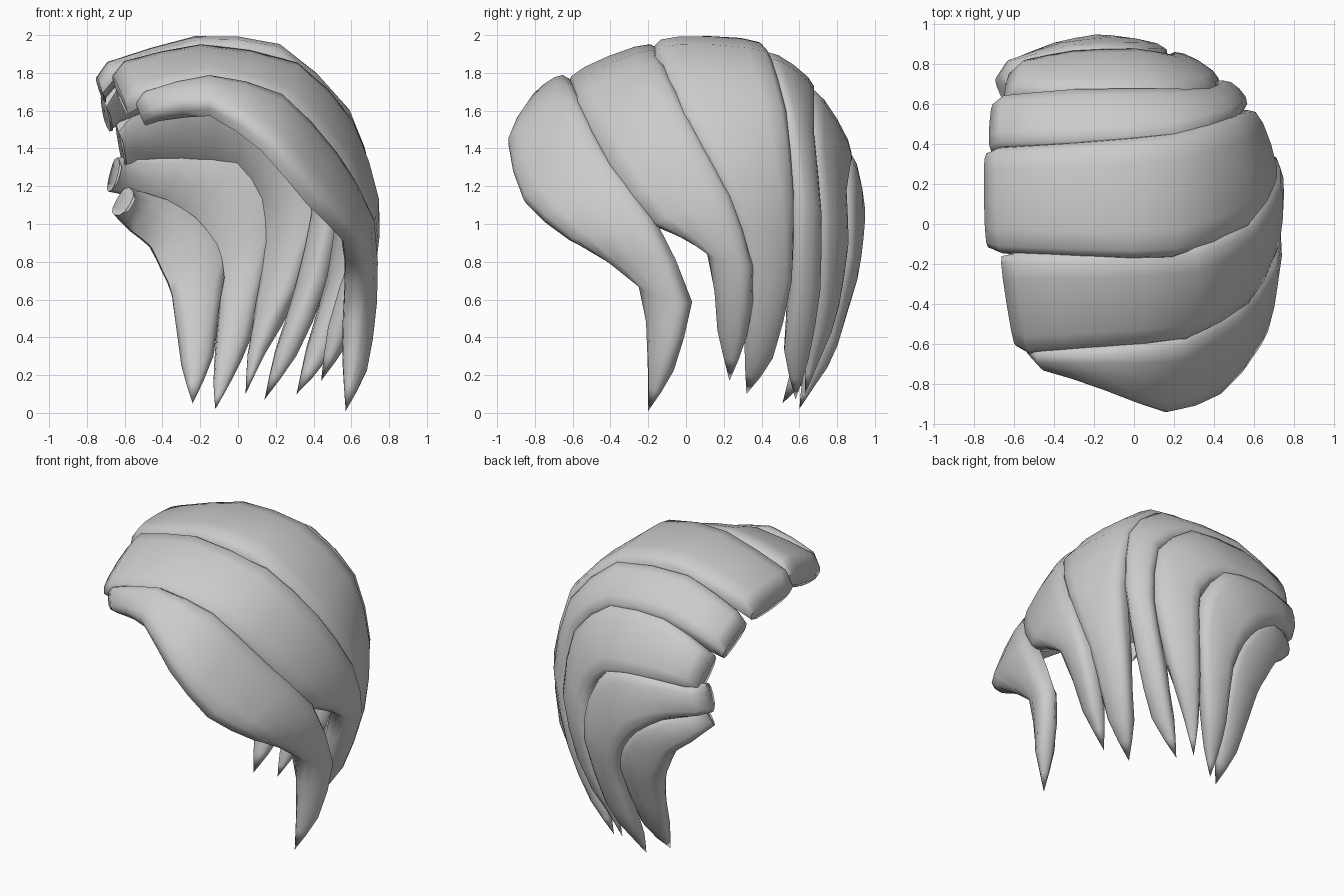
import bpy, bmesh, math
from mathutils import Vector

SIDES = 12


def refine(pts):
    """Insert one smooth midpoint between neighbouring path points."""
    res = []
    for i in range(len(pts) - 1):
        p1, p2 = pts[i], pts[i + 1]
        p0 = pts[i - 1] if i else p1 * 2 - p2
        p3 = pts[i + 2] if i + 2 < len(pts) else p2 * 2 - p1
        res += [p1, (p1 + p2) * 0.54 - (p0 + p3) * 0.04]
    return res


def lock(name, front, back, tip):
    """Flattened, tapering lock lofted between two edge paths, root to tip."""
    tip = Vector(tip)
    L = refine([Vector(p) for p in front] + [tip])
    U = refine([Vector(p) for p in back] + [tip])
    mids = [(a + b) / 2 for a, b in zip(L, U)] + [tip]
    bm = bmesh.new()
    rings = []

    def ring(mid, half, n, out, inn, tuck=1.0):
        vs = []
        for k in range(SIDES):
            a = 2 * math.pi * k / SIDES
            s = math.sin(a)
            c = math.copysign(abs(math.cos(a)) ** 0.8, math.cos(a))
            if s < -0.01:  # inner side is wider, tucked under its neighbours
                c *= tuck
            t = math.copysign(abs(s) ** 0.8, s) * (out if s > 0 else inn)
            vs.append(bm.verts.new(mid + half * c + n * t))
        rings.append(vs)

    for i in range(len(L)):
        mid, half = mids[i], (U[i] - L[i]) / 2
        tan = (mids[i + 1] - mids[max(i - 1, 0)]).normalized()
        n = half.cross(tan).normalized()
        outward = mid - Vector((-0.15, 0.05, min(mid.z, 1.1)))
        if n.dot(outward) < 0:
            n = -n
        w = half.length * 2
        t_out, t_in = min(0.06, 0.37 * w), min(0.08, 0.4 * w)
        if i == 0:  # rounded root curling inward
            ring(mid - tan * 0.07 - n * 0.12, half * 0.5, n, 0.02, 0.02)
            ring(mid - tan * 0.08 - n * 0.05, half * 0.9, n, 0.05, 0.08)
        ring(mid, half, n, t_out, t_in, 1.15 if mid.z > 0.6 else 1.0)

    for r, q in zip(rings, rings[1:]):
        for k in range(SIDES):
            j = (k + 1) % SIDES
            bm.faces.new((r[k], r[j], q[j], q[k]))
    bm.faces.new(rings[0])
    end = bm.verts.new(tip)
    for k in range(SIDES):
        bm.faces.new((rings[-1][k], rings[-1][(k + 1) % SIDES], end))
    bmesh.ops.recalc_face_normals(bm, faces=bm.faces)
    me = bpy.data.meshes.new(name)
    bm.to_mesh(me)
    bm.free()
    ob = bpy.data.objects.new(name, me)
    bpy.context.collection.objects.link(ob)
    bpy.context.view_layer.objects.active = ob
    ob.select_set(True)
    bpy.ops.object.shade_smooth_by_angle(angle=math.radians(60))
    ob.select_set(False)


# front fringe
lock("fringe_lock",
     [(-.43, -.70, 1.56), (-.15, -.82, 1.61), (.15, -.94, 1.42), (.40, -.86, 1.13),
      (.60, -.62, .92), (.61, -.25, .68), (.58, -.19, .30)],
     [(-.48, -.63, 1.70), (-.15, -.62, 1.77), (.22, -.58, 1.68), (.50, -.43, 1.38),
      (.69, -.18, 1.03), (.71, .01, .58), (.66, -.08, .22)],
     (.57, -.20, .01))

# right side locks
lock("front_side_lock",
     [(-.52, -.65, 1.67), (-.15, -.62, 1.74), (.25, -.58, 1.63), (.54, -.41, 1.30),
      (.67, -.18, 1.00), (.67, .11, .85), (.52, .17, .45)],
     [(-.60, -.15, 1.84), (-.20, -.15, 1.93), (.30, -.12, 1.84), (.58, .02, 1.55),
      (.70, .23, 1.16), (.68, .35, .77), (.56, .32, .40)],
     (.44, .23, .17))
lock("crown_lock",
     [(-.67, -.14, 1.81), (-.22, -.16, 1.94), (.20, -.16, 1.91), (.56, -.02, 1.57),
      (.69, .19, 1.20), (.62, .33, .75), (.46, .31, .35)],
     [(-.68, .38, 1.79), (-.22, .41, 1.93), (.20, .45, 1.88), (.49, .53, 1.60),
      (.57, .57, 1.15), (.52, .56, .70), (.40, .46, .30)],
     (.31, .32, .10))

# back locks
lock("back_crown_lock",
     [(-.66, .38, 1.74), (-.30, .39, 1.89), (.20, .42, 1.86), (.48, .51, 1.58),
      (.55, .57, 1.15), (.45, .56, .70), (.28, .52, .33)],
     [(-.64, .64, 1.58), (-.30, .67, 1.69), (.10, .67, 1.67), (.35, .66, 1.46),
      (.42, .70, 1.05), (.34, .70, .65), (.23, .65, .30)],
     (.14, .58, .07))
lock("upper_back_lock",
     [(-.58, .65, 1.58), (-.30, .64, 1.70), (.10, .64, 1.69), (.36, .65, 1.46),
      (.42, .69, 1.05), (.31, .69, .65), (.14, .65, .33)],
     [(-.54, .80, 1.34), (-.30, .85, 1.35), (.00, .86, 1.32), (.15, .83, 1.15),
      (.17, .84, .90), (.12, .79, .58), (.06, .70, .30)],
     (.04, .63, .10))
lock("middle_back_lock",
     [(-.58, .77, 1.36), (-.28, .84, 1.38), (.00, .84, 1.35), (.14, .84, 1.12),
      (.17, .84, .85), (.07, .75, .40), (-.03, .66, .18)],
     [(-.63, .76, 1.16), (-.42, .86, 1.11), (-.25, .91, 1.00), (-.15, .90, .87),
      (-.09, .86, .68), (-.12, .74, .35), (-.13, .65, .16)],
     (-.12, .60, .02))
lock("lower_back_lock",
     [(-.54, .73, 1.18), (-.40, .83, 1.13), (-.24, .87, 1.03), (-.12, .86, .88),
      (-.08, .82, .70), (-.13, .66, .30)],
     [(-.63, .71, 1.02), (-.57, .76, .96), (-.47, .80, .88), (-.40, .79, .74),
      (-.35, .76, .62), (-.30, .62, .25)],
     (-.24, .51, .05))
